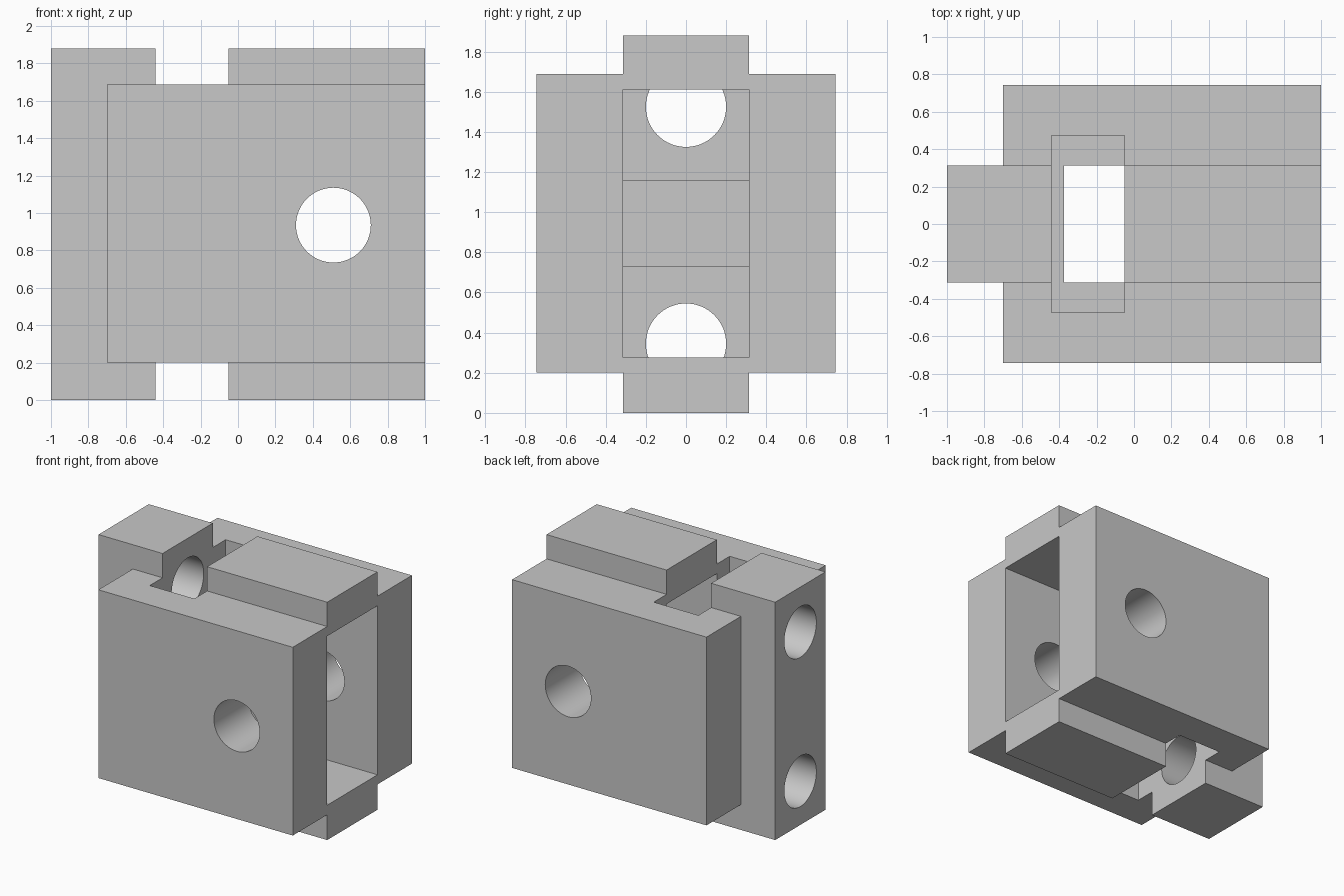
import bpy
import math
from mathutils import Vector

old = bpy.data.objects.get("Cube")
if old:
    bpy.data.objects.remove(old, do_unlink=True)

grey = bpy.data.materials.new("plain grey")
grey.use_nodes = True
colour = (0.58, 0.58, 0.58, 1)
grey.diffuse_color = colour
grey.node_tree.nodes["Principled BSDF"].inputs["Base Color"].default_value = colour


def box(name, low, high):
    low, high = Vector(low), Vector(high)
    bpy.ops.mesh.primitive_cube_add(size=1, location=(low + high) / 2)
    ob = bpy.context.object
    ob.name = name
    ob.scale = high - low
    bpy.ops.object.transform_apply(location=True, rotation=True, scale=True)
    ob.data.materials.append(grey)
    return ob


def rod(name, centre, length, rotation):
    bpy.ops.mesh.primitive_cylinder_add(vertices=64, radius=0.2, depth=length,
                                        location=centre, rotation=rotation)
    ob = bpy.context.object
    ob.name = name
    bpy.ops.object.transform_apply(location=True, rotation=True, scale=True)
    ob.data.materials.append(grey)
    return ob


def combine(target, tool, operation):
    # Apply the boolean and drop the helper
    tool.hide_render = True
    mod = target.modifiers.new(tool.name, 'BOOLEAN')
    mod.operation = operation
    mod.solver = 'EXACT'
    mod.object = tool
    bpy.context.view_layer.objects.active = target
    bpy.ops.object.modifier_apply(modifier=mod.name)
    bpy.data.objects.remove(tool, do_unlink=True)


# Tall narrow core with the wide cheeks around it
block = box("bracket_block", (-1, -0.314, 0), (1, 0.314, 1.88))
combine(block, box("cheeks", (-0.7, -0.744, 0.2), (1, 0.744, 1.688)), 'UNION')

# Pocket open at the left end
combine(block, box("pocket", (-0.375, -0.314, 0.276), (1.2, 0.314, 1.612)), 'DIFFERENCE')

# Nut slots sunk from the top and the bottom
for low, high in ((1.159, 2.1), (-0.2, 0.729)):
    combine(block, box("nut_slot", (-0.44, -0.474, low), (-0.05, 0.474, high)), 'DIFFERENCE')

# Two bolt holes in the right end
for z in (0.345, 1.525):
    combine(block, rod("bolt_hole", (-0.8, 0, z), 1, (0, math.pi / 2, 0)), 'DIFFERENCE')

# Cross hole through both cheeks
combine(block, rod("cross_hole", (0.51, 0, 0.935), 2, (math.pi / 2, 0, 0)), 'DIFFERENCE')

# Smooth bores, sharp edges
bpy.ops.object.select_all(action='DESELECT')
block.select_set(True)
bpy.context.view_layer.objects.active = block
bpy.ops.object.shade_smooth_by_angle(angle=math.radians(30))
